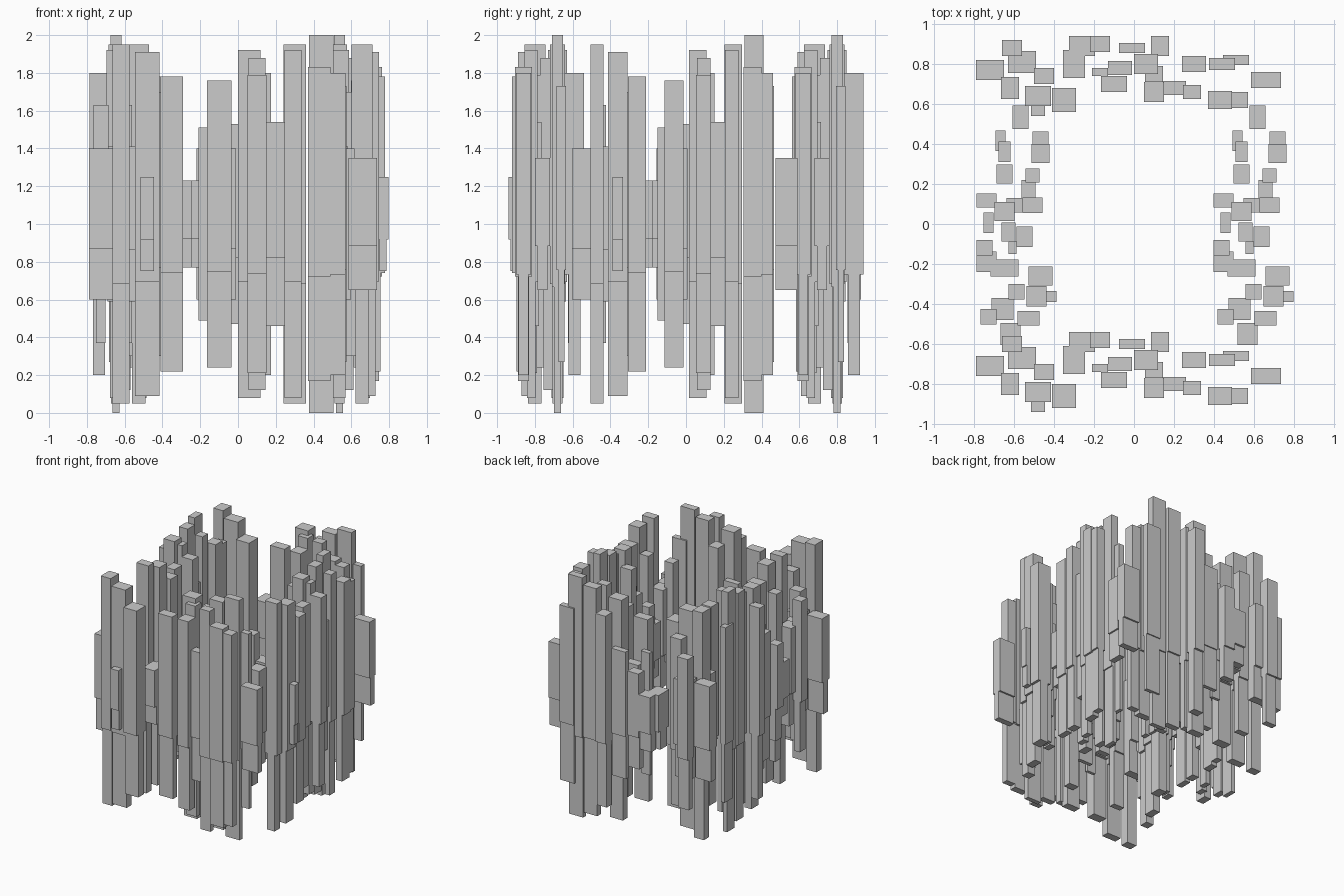
import bpy
import bmesh
from mathutils import Matrix

if "Cube" in bpy.data.objects:
    bpy.data.objects.remove(bpy.data.objects["Cube"])

# Bars of one wall: x, y, width, depth, half height (in hundredths of a unit)
BARS = [
    (-72, 77, 14, 10, 40), (-61, 88, 10, 8, 63), (-56, 81, 14, 11, 41),
    (-62, 68, 9, 11, 95), (-45, 74, 10, 8, 70), (-48, 64, 13, 10, 91),
    (-48, 57, 7, 6, 25), (-35, 62, 12, 12, 78), (-26, 89, 13, 10, 23),
    (-17, 90, 10, 8, 40), (-30, 80, 11, 14, 23), (-17, 76, 8, 4, 51),
    (-7, 78, 12, 7, 40), (-10, 70, 13, 8, 76), (-1, 88, 13, 5, 53),
    (6, 80, 12, 10, 92), (13, 89, 9, 10, 80), (10, 75, 9, 8, 88),
    (10, 66, 10, 10, 79), (20, 68, 12, 7, 54), (30, 80, 12, 8, 95),
    (29, 66, 9, 7, 92), (44, 80, 13, 6, 100), (51, 82, 13, 5, 73),
    (43, 62, 12, 9, 83), (53, 62, 8, 8, 80), (66, 72, 15, 8, 35),
]
SQUEEZE = 0.784   # side walls are shorter than front and back walls
THIN = 0.64       # lower bars are thinner across the wall


def add_bar(bm, cx, cy, w, d, z0, z1):
    place = Matrix.Translation((cx, cy, (z0 + z1) / 2))
    bmesh.ops.create_cube(bm, size=1, matrix=place @ Matrix.Diagonal((w, d, z1 - z0, 1)))


def wall(name, offset, side):
    bm = bmesh.new()
    for bar in BARS:
        x, y, w, d, h = (v / 100 for v in bar)
        # wide upper bar, then thinner lower bar, both about mid height
        for depth, z0, z1 in ((d, 1 - h / 3, 1 + h), (d * THIN, 1 - h, 1 + h / 3)):
            if side:
                add_bar(bm, offset - y, x * SQUEEZE + 0.015, depth, w * SQUEEZE, z0, z1)
            else:
                add_bar(bm, x, offset + y, w, depth, z0, z1)
    mesh = bpy.data.meshes.new(name)
    bm.to_mesh(mesh)
    bm.free()
    bpy.context.collection.objects.link(bpy.data.objects.new(name, mesh))


# Front and back walls, then the side walls: the same row turned and shortened
wall("back_wall_bars", 0, False)
wall("front_wall_bars", -1.48, False)
wall("right_wall_bars", 1.337, True)
wall("left_wall_bars", 0.154, True)
